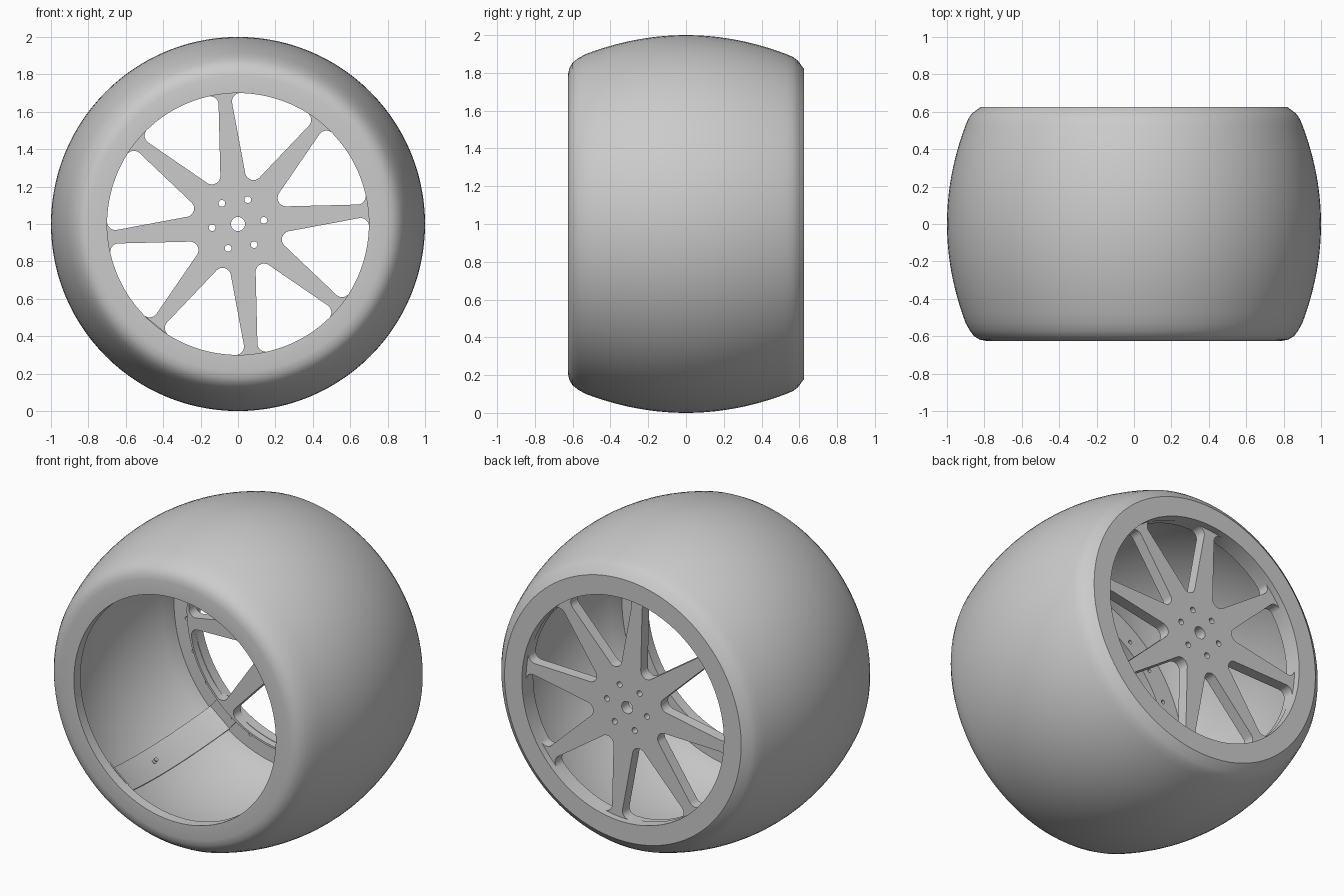
import bpy, bmesh
from math import sin, cos, tan, pi, radians, asin
from mathutils import Vector, Matrix

cube = bpy.data.objects.get("Cube")
if cube:
    bpy.data.objects.remove(cube, do_unlink=True)

gray = bpy.data.materials.new("plain_gray")
gray.use_nodes = True
COLOR = (0.6, 0.6, 0.6, 1)
gray.diffuse_color = COLOR
gray.node_tree.nodes["Principled BSDF"].inputs["Base Color"].default_value = COLOR


def add_object(name, mesh, matrix=None):
    obj = bpy.data.objects.new(name, mesh)
    bpy.context.collection.objects.link(obj)
    mesh.materials.clear()
    mesh.materials.append(gray)
    if matrix:
        mesh.transform(matrix)
    bpy.ops.object.select_all(action='DESELECT')
    obj.select_set(True)
    bpy.context.view_layer.objects.active = obj
    bpy.ops.object.shade_smooth_by_angle(angle=radians(32))
    return obj


def finish(name, bm):
    bmesh.ops.recalc_face_normals(bm, faces=bm.faces)
    mesh = bpy.data.meshes.new(name)
    bm.to_mesh(mesh)
    bm.free()
    return add_object(name, mesh)


def bridge(bm, a, b):
    for j in range(len(a)):
        k = (j + 1) % len(a)
        bm.faces.new((a[j], a[k], b[k], b[j]))


def lathe(name, profile, steps=112):
    """Revolve a closed (radius, y) profile around the wheel axis."""
    bm = bmesh.new()
    rings = [[bm.verts.new((r * cos(2 * pi * i / steps), y, 1 + r * sin(2 * pi * i / steps)))
              for r, y in profile] for i in range(steps)]
    for i in range(steps):
        bridge(bm, rings[i], rings[(i + 1) % steps])
    return finish(name, bm)


def plate(name, outlines, thickness, matrix):
    """Flat plate from an outer outline and hole outlines."""
    curve = bpy.data.curves.new(name + "_outline", 'CURVE')
    curve.dimensions = '2D'
    curve.fill_mode = 'BOTH'
    curve.extrude = thickness / 2
    for points in outlines:
        spline = curve.splines.new('POLY')
        spline.points.add(len(points) - 1)
        for p, co in zip(spline.points, points):
            p.co = (co[0], co[1], 0, 1)
        spline.use_cyclic_u = True
    helper = bpy.data.objects.new(name + "_helper", curve)
    bpy.context.collection.objects.link(helper)
    graph = bpy.context.evaluated_depsgraph_get()
    mesh = bpy.data.meshes.new_from_object(helper.evaluated_get(graph))
    bpy.data.objects.remove(helper, do_unlink=True)
    return add_object(name, mesh, matrix)


def polar(r, a):
    return Vector((r * cos(a), r * sin(a)))


def circle(center, r, steps=16):
    return [Vector(center) + polar(r, 2 * pi * i / steps) for i in range(steps)]


def rounded(prev, corner, nxt, r, steps=8):
    """Arc of radius r that replaces a corner."""
    u, v = (prev - corner).normalized(), (nxt - corner).normalized()
    half = u.angle(v) / 2
    center = corner + (u + v).normalized() * r / sin(half)
    start = (corner + u * r / tan(half) - center).normalized()
    end = (corner + v * r / tan(half) - center).normalized()
    return [center + start.slerp(end, i / steps) * r for i in range(steps + 1)]


def wheel_plane(y):
    return Matrix.Translation((0, y, 1)) @ Matrix.Rotation(pi / 2, 4, 'X')


# Tyre shell: crowned tread, rounded front shoulder, crisp back shoulder
def crown(y):
    return 1 - 0.356 * y * y


def wall(y):
    return crown(y) - 0.06


tread = [-0.53 + 1.06 * i / 20 for i in range(21)]
profile = [(0.70, -0.625), (0.79, -0.625), (0.825, -0.618), (0.855, -0.60), (0.878, -0.57)]
profile += [(crown(y), y) for y in tread]
profile += [(0.885, 0.565), (0.865, 0.592), (0.82, 0.625), (0.70, 0.625), (0.70, 0.585), (0.83, 0.585)]
profile += [(wall(y), y) for y in reversed(tread)]
profile += [(0.83, -0.585), (0.70, -0.585)]
lathe("tyre", profile)

# Bead rings with bolt holes inside both openings
bolts = [circle(polar(0.75, radians(6 + 15 * i)), 0.012, 12) for i in range(24)]
for name, y in (("front_bead_ring", -0.573), ("back_bead_ring", 0.573)):
    plate(name, [circle((0, 0), 0.835, 112), circle((0, 0), 0.70, 112)] + bolts,
          0.028, wheel_plane(y))

# Spoked hub disc: eight rounded windows, centre bore and six lug holes
SPOKE = radians(6)
PITCH = pi / 4
RIM = 0.703


def window(turn):
    apex = polar(0.193, PITCH / 2)
    edge = asin(0.032 / RIM)
    arc = [polar(RIM, edge + (PITCH - 2 * edge) * t / 12) for t in range(13)]
    body = arc[3:-3]
    points = rounded(arc[-1], apex, arc[0], 0.045, 12)
    points += rounded(apex, arc[0], body[0], 0.045)
    points += body
    points += rounded(body[-1], arc[-1], apex, 0.045)
    spin = Matrix.Rotation(turn, 2)
    return [spin @ p for p in points]


holes = [window(SPOKE + PITCH * k) for k in range(8)]
holes.append(circle((0, 0), 0.038, 24))
holes += [circle(polar(0.14, radians(8 + 60 * k)), 0.018) for k in range(6)]
plate("spoked_hub", [circle((0, 0), 0.715, 112)] + holes, 0.07, wheel_plane(0.548))

# Strap along the inner wall, bent at both ends into tabs on the bead rings
angle = SPOKE + 5 * PITCH
radial = Vector((cos(angle), 0, sin(angle)))
along = Vector((0, 1, 0))
tangent = along.cross(radial)
hub_center = Vector((0, 0, 1))

inner = [(0.695, -0.55), (0.81, -0.55)] + [(wall(y) - 0.016, y) for y in tread[1:-1]]
inner += [(0.81, 0.55), (0.695, 0.55)]
outer = [(0.695, 0.56), (0.835, 0.56)] + [(wall(y), y) for y in reversed(tread[1:-1])]
outer += [(0.835, -0.56), (0.695, -0.56)]
bm = bmesh.new()
sides = [[bm.verts.new(hub_center + radial * r + along * y + tangent * t)
          for r, y in inner + outer] for t in (-0.085, 0.085)]
bridge(bm, *sides)
for side in sides:
    bm.faces.new(side)
finish("strap", bm)

# Rivets on the strap and its tabs
for i, y in enumerate((-0.25, 0, 0.25)):
    frame = Matrix((tangent, along, radial)).transposed().to_4x4()
    frame.translation = hub_center + radial * (wall(y) - 0.016)
    plate("strap_rivet_%d" % (i + 1), [circle((0, 0), 0.013)], 0.008, frame)
for name, y in (("front_tab_rivets", -0.55), ("back_tab_rivets", 0.55)):
    plate(name, [circle(polar(0.75, angle + a), 0.013) for a in (-0.055, 0.055)],
          0.008, wheel_plane(y))
